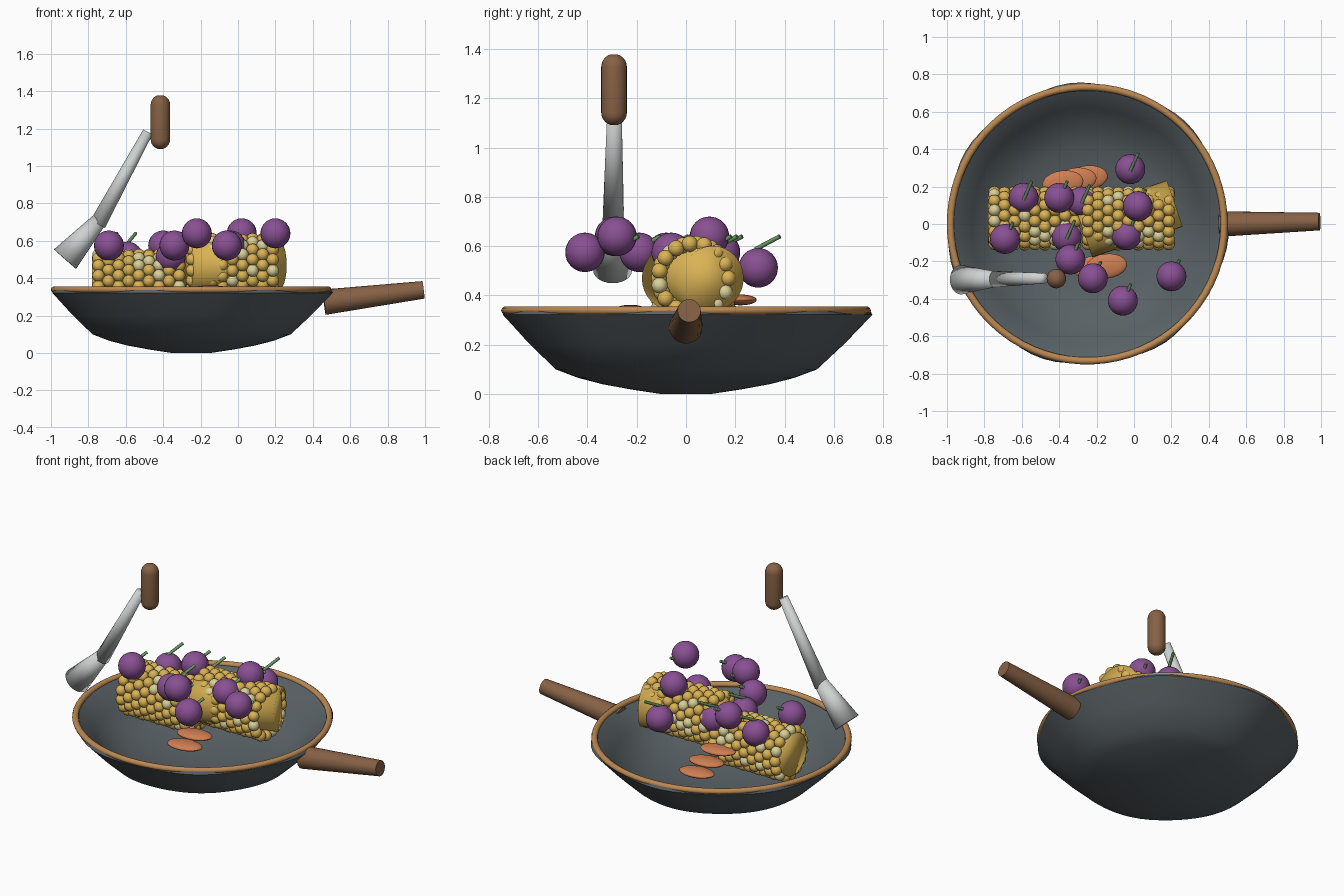
import bpy, bmesh, math, random
from mathutils import Vector, Matrix

random.seed(4)
cube = bpy.data.objects.get("Cube")
if cube:
    bpy.data.objects.remove(cube, do_unlink=True)


def material(name, r, g, b):
    m = bpy.data.materials.new(name)
    m.use_nodes = True
    m.diffuse_color = (r, g, b, 1)
    m.node_tree.nodes["Principled BSDF"].inputs["Base Color"].default_value = (r, g, b, 1)
    return m


iron = material("dark_iron", .10, .12, .13)
tan = material("tan_rim", .50, .25, .085)
wood = material("brown_wood", .24, .12, .06)
steel = material("pale_steel", .62, .65, .64)
gold = material("golden_corn", .70, .45, .09)
cream = material("cream_kernel", .70, .63, .31)
purple = material("purple_skin", .25, .08, .29)
green = material("green_stem", .14, .32, .125)
orange = material("orange_slice", .63, .21, .085)


def finish(bm, name, mats, angle=40):
    mesh = bpy.data.meshes.new(name)
    bmesh.ops.recalc_face_normals(bm, faces=bm.faces)
    bm.to_mesh(mesh)
    bm.free()
    for m in mats:
        mesh.materials.append(m)
    ob = bpy.data.objects.new(name, mesh)
    bpy.context.collection.objects.link(ob)
    bpy.ops.object.select_all(action="DESELECT")
    ob.select_set(True)
    bpy.context.view_layer.objects.active = ob
    bpy.ops.object.shade_smooth_by_angle(angle=math.radians(angle))
    return ob


def ball(bm, at, size, index=0, turn=0, seg=12):
    mat = Matrix.Translation(at) @ Matrix.Rotation(turn, 4, "Z") @ Matrix.Diagonal((*size, 1))
    made = bmesh.ops.create_uvsphere(bm, u_segments=seg, v_segments=seg * 2 // 3, radius=1, matrix=mat)
    for v in made["verts"]:
        for f in v.link_faces:
            f.material_index = index


def rod(bm, a, b, r1, r2, seg=24):
    a, b = Vector(a), Vector(b)
    turn = (b - a).to_track_quat("Z", "Y").to_matrix().to_4x4()
    bmesh.ops.create_cone(bm, cap_ends=True, segments=seg, radius1=r1, radius2=r2,
                          depth=(b - a).length, matrix=Matrix.Translation((a + b) / 2) @ turn)


def lathe(name, profile, center, mat, lobes=0, closed=False, steps=70):
    bm = bmesh.new()
    rings = []
    for i in range(steps):
        t = math.tau * i / steps
        ring = []
        for r, z in profile:
            rr = r + lobes * math.cos(7 * t + .72) * (r / .75) ** 4
            ring.append(bm.verts.new((center[0] + rr * math.cos(t), center[1] + rr * math.sin(t), center[2] + z)))
        rings.append(ring)
    n = len(profile)
    for i in range(steps):
        a, b = rings[i], rings[(i + 1) % steps]
        for j in range(n if closed else n - 1):
            k = (j + 1) % n
            bm.faces.new((a[j], b[j], b[k], a[k]))
    if not closed:
        for j in (0, -1):
            bm.faces.new([ring[j] for ring in rings])
    return finish(bm, name, [mat])


# Bowl with a thin wall, and its rolled rim
bowl = [(.10, 0), (.22, .018), (.34, .04), (.44, .066), (.53, .10), (.64, .205), (.748, .322),
        (.738, .343), (.715, .335), (.62, .225), (.51, .125), (.42, .09), (.33, .065), (.10, .025)]
lathe("pan_bowl", bowl, (-.25, 0, 0), iron, lobes=.011)
tube = [(.732 + .019 * math.cos(a), .339 + .017 * math.sin(a))
        for a in (math.tau * i / 10 for i in range(10))]
lathe("pan_rim", tube, (-.25, 0, 0), tan, closed=True)

# Pan handle
bm = bmesh.new()
rod(bm, (.46, 0, .272), (.992, .013, .338), .068, .047)
finish(bm, "pan_handle", [wood])

# Turner: rounded grip, tapered shaft, flared head
grip = [(.052 * math.sin(a), .052 * -math.cos(a)) for a in (math.pi / 2 * i / 6 for i in range(1, 7))]
grip += [(r, .186 - z) for r, z in reversed(grip)]
lathe("turner_grip", grip, (-.415, -.292, 1.142), wood, steps=24)
bm = bmesh.new()
rod(bm, (-.75, -.295, .69), (-.482, -.29, 1.182), .044, .028)
finish(bm, "turner_shaft", [steel], 180)
bm = bmesh.new()
rod(bm, (-.925, -.298, .502), (-.74, -.295, .712), .079, .041)
finish(bm, "turner_head", [steel], 180)


# Corn: solid core and staggered rings of kernels
def corn(name, start, end, center, rings=9, around=15):
    bm = bmesh.new()
    rod(bm, start, end, .131, .131, 32)
    finish(bm, name + "_core", [gold], 180)
    bm = bmesh.new()
    for i in range(rings):
        for j in range(around):
            a = math.tau * (j + .5 * (i % 2)) / around
            at = center + Vector(((i - (rings - 1) / 2) * .054, .14 * math.cos(a), .14 * math.sin(a)))
            ball(bm, at, (.033,) * 3, int(random.random() < .17))
    finish(bm, name + "_kernels", [gold, cream])


corn("left_corn", (-.78, .03, .385), (-.29, .03, .385), Vector((-.53, .03, .385)))
corn("right_corn", (-.265, -.055, .47), (.218, .11, .47), Vector((-.03, .03, .47)))

# Loose round fruit with slanted stems
fruit = [(-.06, -.41, .575), (-.22, -.29, .64), (.20, -.28, .64), (-.34, -.19, .575),
         (-.69, -.08, .575), (-.36, -.07, .515), (-.04, -.06, .575), (.02, .095, .64),
         (-.59, .14, .515), (-.40, .14, .575), (-.28, .12, .515), (-.02, .293, .512)]
skins, stems = bmesh.new(), bmesh.new()
for x, y, z in fruit:
    ball(skins, (x, y, z), (.08,) * 3, seg=24)
    rod(stems, (x, y - .01, .588), (x + .043, y + .088, .64), .009, .009, 10)
finish(skins, "round_fruit", [purple])
finish(stems, "fruit_stems", [green])

# Root slices: two fanned stacks
bm = bmesh.new()
for at in [(-.38, .22, .382), (-.31, .235, .295), (-.25, .247, .215), (-.147, -.225, .34), (-.21, -.235, .26)]:
    ball(bm, at, (.11, .066, .022), turn=.12, seg=24)
finish(bm, "root_slices", [orange])
